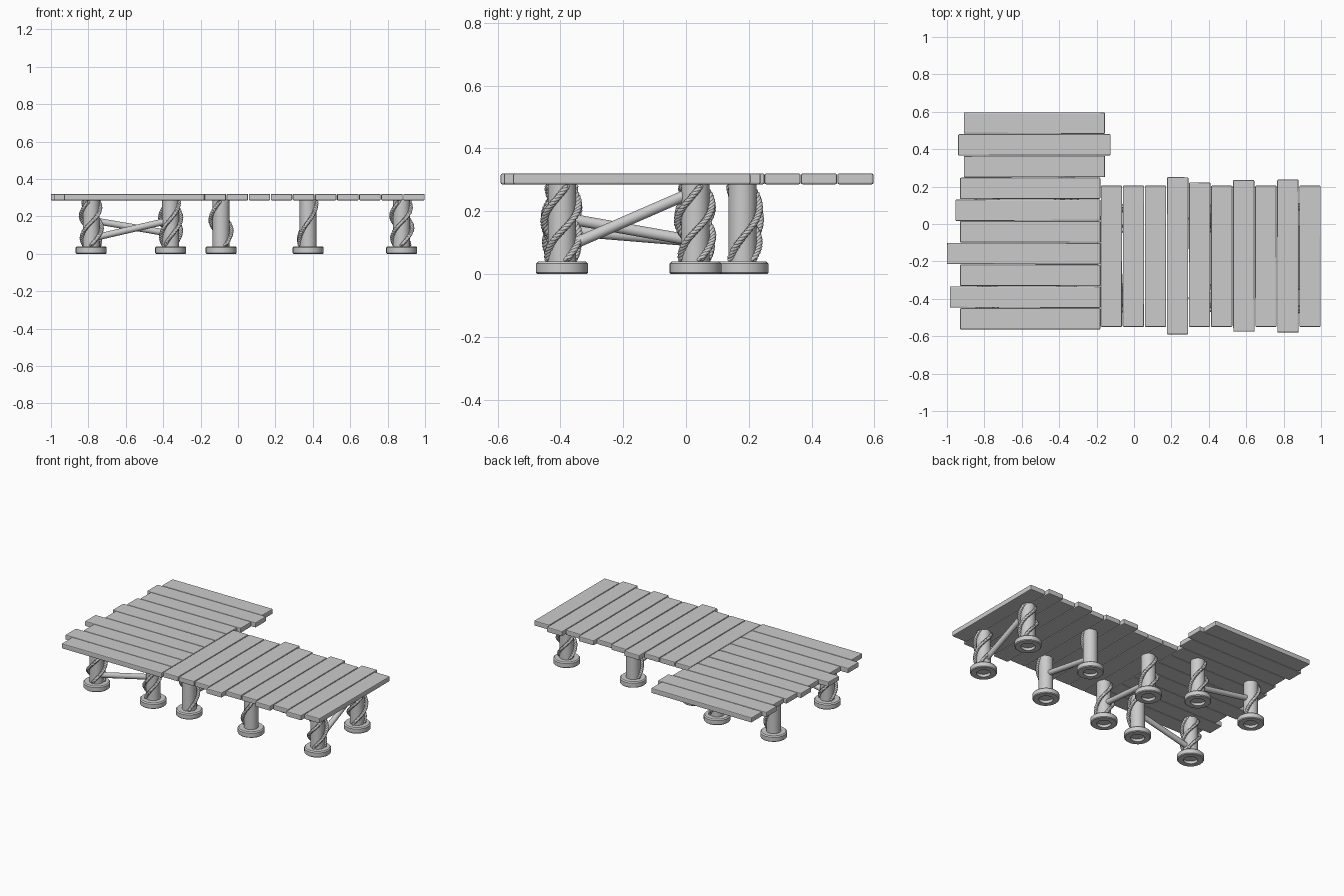
import bpy, bmesh, math, random
from mathutils import Vector

if "Cube" in bpy.data.objects:
    bpy.data.objects.remove(bpy.data.objects["Cube"])

random.seed(4)
SIDE_F, BACK_R, BACK_L = -0.395, 0.03, 0.18


def link(name, data):
    ob = bpy.data.objects.new(name, data)
    bpy.context.collection.objects.link(ob)
    return ob


def smooth(ob, angle=35):
    bpy.ops.object.select_all(action='DESELECT')
    ob.select_set(True)
    bpy.context.view_layer.objects.active = ob
    bpy.ops.object.shade_smooth_by_angle(angle=math.radians(angle))


def plank(name, x0, x1, y0, y1):
    me = bpy.data.meshes.new(name)
    bm = bmesh.new()
    bmesh.ops.create_cube(bm, size=1)
    for v in bm.verts:
        v.co.x *= x1 - x0
        v.co.y *= y1 - y0
        v.co.z *= 0.034
    bmesh.ops.bevel(bm, geom=bm.edges[:], offset=0.005, segments=2,
                    profile=0.5, affect='EDGES')
    bm.to_mesh(me)
    bm.free()
    ob = link(name, me)
    ob.location = ((x0 + x1) / 2, (y0 + y1) / 2, 0.303)
    ob.rotation_euler.z = random.uniform(-0.002, 0.002)
    return ob


def lathe(name, profile, loc, sides=24, closed=True):
    me = bpy.data.meshes.new(name)
    bm = bmesh.new()
    rings = []
    for r, z in profile:
        rings.append([bm.verts.new((r * math.cos(a), r * math.sin(a), z))
                      for a in (2 * math.pi * i / sides for i in range(sides))])
    pairs = list(zip(rings, rings[1:]))
    if closed:
        pairs.append((rings[-1], rings[0]))
    else:
        bm.faces.new(rings[0])
        bm.faces.new(rings[-1])
    for a, b in pairs:
        for i in range(sides):
            j = (i + 1) % sides
            bm.faces.new((a[i], a[j], b[j], b[i]))
    bmesh.ops.recalc_face_normals(bm, faces=bm.faces[:])
    bm.to_mesh(me)
    bm.free()
    ob = link(name, me)
    ob.location = loc
    smooth(ob)
    return ob


def brace(name, a, b, r=0.018):
    a, b = Vector(a), Vector(b)
    d = b - a
    ob = lathe(name, [(r, 0), (r, d.length)], a, 14, closed=False)
    ob.rotation_euler = d.to_track_quat('Z', 'Y').to_euler()


def rope(name, x, y, start, sweep):
    # three thin yarns twisted together along a helix hugging the post
    cu = bpy.data.curves.new(name, 'CURVE')
    cu.dimensions = '3D'
    cu.bevel_depth = 0.0065
    cu.bevel_resolution = 1
    cu.use_fill_caps = True
    n = 48
    for k in range(3):
        sp = cu.splines.new('POLY')
        sp.points.add(n)
        for i, p in enumerate(sp.points):
            t = i / n
            ang = math.radians(start + sweep * t)
            tw = 2 * math.pi * (k / 3 + 7 * t)
            rad = 0.044 + 0.013 * math.sin(math.pi * t) + 0.006 * math.cos(tw)
            ang += 0.006 * math.sin(tw) / rad
            p.co = (x + rad * math.cos(ang), y + rad * math.sin(ang),
                    0.045 + 0.235 * t, 1)
    link(name, cu)


# right deck: boards running front to back
lengths = {3: (-0.59, 0.25), 4: (-0.55, 0.222), 6: (-0.575, 0.235), 8: (-0.58, 0.237)}
for i in range(10):
    y0, y1 = lengths.get(i, (-0.55, 0.205))
    x = -0.18 + i * 0.118
    plank(f"right_deck_board_{i + 1}", x + 0.002, x + 0.116, y0, y1)

# left deck: boards running side to side
spans = [(-0.93, -0.18), (-0.985, -0.18), (-0.93, -0.18), (-1.0, -0.18),
         (-0.93, -0.18), (-0.955, -0.18), (-0.93, -0.18),
         (-0.91, -0.155), (-0.94, -0.125), (-0.91, -0.155)]
for i, (x0, x1) in enumerate(spans):
    y = -0.565 + i * 0.1163
    plank(f"left_deck_board_{i + 1}", x0, x1, y + 0.001, y + 0.115)

# posts with ring feet and rope windings (start angle, sweep)
full = [(20, 230), (150, 230), (270, 230)]
posts = [
    (0.875, SIDE_F, full), (0.875, BACK_R, full),
    (0.375, SIDE_F, [(180, 170)]), (0.375, BACK_R, [(170, 170)]),
    (-0.09, SIDE_F, [(-60, 200), (60, 200)]), (-0.09, BACK_R, [(-60, 200), (60, 200)]),
    (-0.36, SIDE_F, [(150, 200), (230, 200)]), (-0.36, BACK_L, [(-60, 200), (50, 200)]),
    (-0.785, SIDE_F, full), (-0.785, BACK_L, [(0, 160)]),
]
foot_profile = [(0.044, 0), (0.078, 0), (0.083, 0.005), (0.083, 0.033),
                (0.076, 0.04), (0.044, 0.04)]
for i, (x, y, wraps) in enumerate(posts):
    lathe(f"post_{i + 1}", [(0.045, 0.018), (0.045, 0.29)], (x, y, 0), closed=False)
    lathe(f"foot_ring_{i + 1}", foot_profile, (x, y, 0))
    for k, (s, w) in enumerate(wraps):
        rope(f"rope_{i + 1}_{k + 1}", x, y, s, w)

# slanted braces between post pairs
brace("brace_right_end", (0.875, SIDE_F, 0.08), (0.875, BACK_R, 0.265))
brace("brace_right_middle", (0.375, SIDE_F, 0.18), (0.375, BACK_R, 0.105))
brace("brace_right_inner", (-0.09, SIDE_F, 0.14), (-0.09, BACK_R, 0.105))
brace("brace_left_front", (-0.785, SIDE_F, 0.082), (-0.36, SIDE_F, 0.18))
brace("brace_left_back", (-0.785, BACK_L, 0.18), (-0.36, BACK_L, 0.108))
